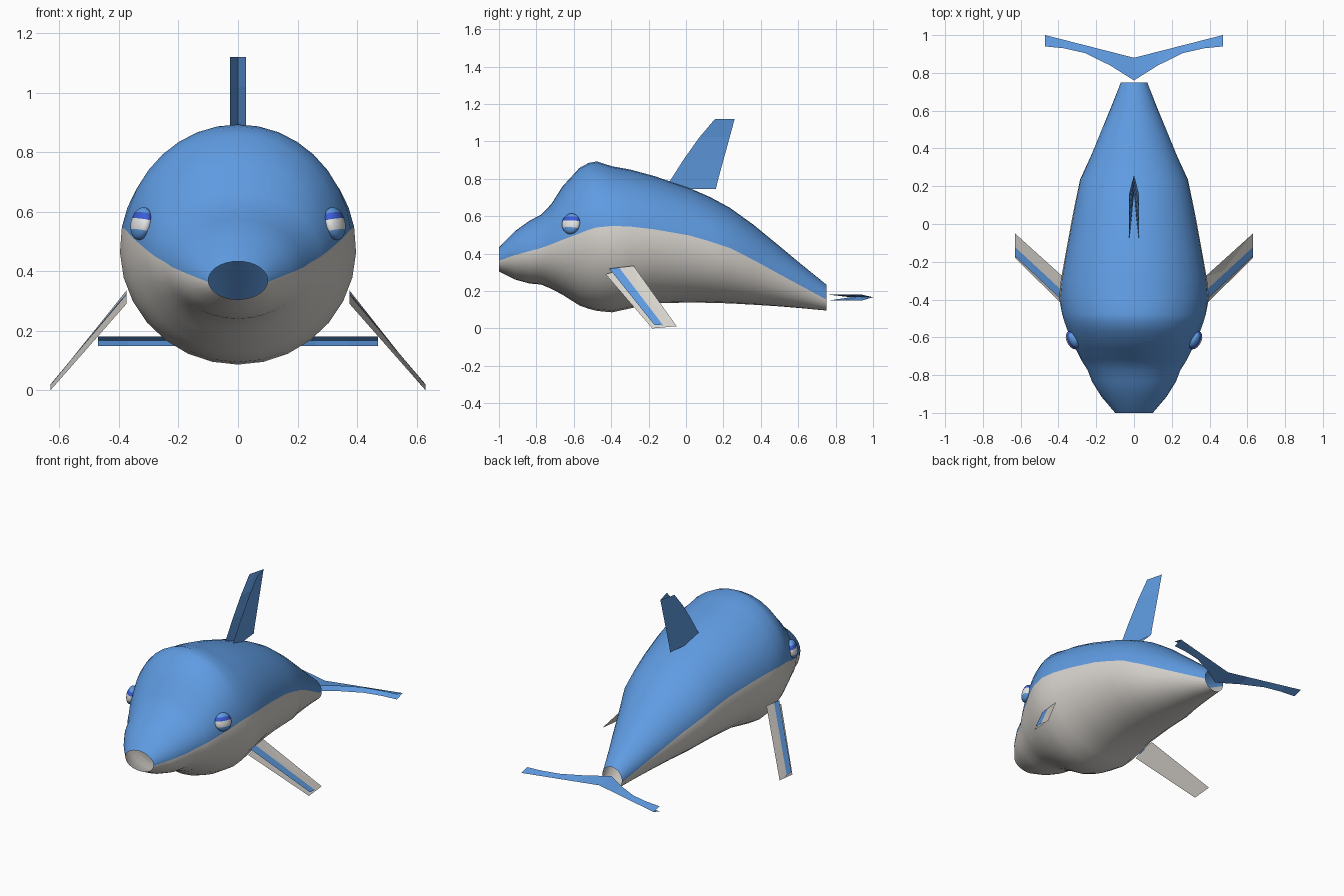
import bpy, bmesh, math
from mathutils import Vector

if "Cube" in bpy.data.objects:
    bpy.data.objects.remove(bpy.data.objects["Cube"])


def material(name, rgb):
    m = bpy.data.materials.new(name)
    m.diffuse_color = (*rgb, 1)
    m.use_nodes = True
    m.node_tree.nodes["Principled BSDF"].inputs["Base Color"].default_value = m.diffuse_color
    return m


BLUE = material("sea_blue", (0.115, 0.33, 0.76))
GREY = material("belly_grey", (0.68, 0.65, 0.61))
ROYAL = material("iris_blue", (0.045, 0.11, 0.68))
WHITE = material("eye_white", (0.80, 0.80, 0.80))


def make(name, verts, faces, mats, indices, smooth=None):
    me = bpy.data.meshes.new(name)
    me.from_pydata([tuple(v) for v in verts], [], faces)
    for m in mats:
        me.materials.append(m)
    for p, i in zip(me.polygons, indices):
        p.material_index = i
    ob = bpy.data.objects.new(name, me)
    bpy.context.collection.objects.link(ob)
    if smooth:
        bpy.ops.object.select_all(action='DESELECT')
        ob.select_set(True)
        bpy.context.view_layer.objects.active = ob
        bpy.ops.object.shade_smooth_by_angle(angle=math.radians(smooth))
    return ob


# Body: hollow elliptical loft; y, half width, top z, bottom z, colour line z
SECTIONS = [
    (-1.00, .100, .433, .305, .363), (-.915, .172, .520, .262, .392),
    (-.835, .222, .577, .240, .414), (-.775, .245, .608, .235, .430),
    (-.72, .280, .665, .212, .450), (-.66, .310, .760, .180, .474),
    (-.57, .350, .858, .123, .508), (-.52, .369, .885, .105, .528),
    (-.477, .382, .893, .094, .540), (-.395, .397, .867, .086, .548),
    (-.30, .388, .850, .107, .545), (-.17, .365, .815, .134, .530),
    (.02, .330, .750, .139, .497), (.13, .308, .702, .137, .465),
    (.235, .286, .645, .134, .430), (.36, .229, .555, .127, .367),
    (.50, .171, .440, .118, .290), (.62, .121, .340, .108, .225),
    (.75, .070, .235, .096, .155),
]
HALF = 16
N = HALF * 2
verts, faces, idx = [], [], []
for y, w, top, bot, line in SECTIONS:
    c, h = (top + bot) / 2, (top - bot) / 2
    a0 = math.asin((line - c) / h)
    for j in range(N):
        # Upper half spans the back, lower half spans the belly
        if j < HALF:
            a = a0 + (math.pi - 2 * a0) * j / HALF
        else:
            a = math.pi - a0 + (math.pi + 2 * a0) * (j - HALF) / HALF
        verts.append((w * math.cos(a), y, c + h * math.sin(a)))
for i in range(len(SECTIONS) - 1):
    for j in range(N):
        k = (j + 1) % N
        faces.append((i*N + j, (i+1)*N + j, (i+1)*N + k, i*N + k))
        idx.append(0 if j < HALF else 1)
make("body", verts, faces, [BLUE, GREY], idx, 40)


# Fins: two sheets meeting at the trailing edge, open at the leading edge
def fin(name, ribs, mats, split=0.4):
    verts, faces, idx = [], [], []
    for upper, lower, trail in ribs:
        u, l, t = Vector(upper), Vector(lower), Vector(trail)
        verts += [u, u.lerp(t, split), t, l]
    for k in range(len(ribs) - 1):
        a, b = 4 * k, 4 * k + 4
        faces += [(a, b, b+1, a+1), (a+1, b+1, b+2, a+2), (a+2, b+2, b+3, a+3)]
        idx += [0, 1, 2]
    return make(name, verts, faces, mats, idx)


def mirrored(ribs):
    return [[(-x, y, z) for x, y, z in r] for r in reversed(ribs)]


# Dorsal fin: leading y, trailing y, z
T = 0.027
dorsal = [(-.115, .16, .745), (-.085, .17, .79), (-.015, .20, .90),
          (.07, .233, 1.02), (.155, .26, 1.12)]
fin("dorsal_fin", [[(-T, a, z), (T, a, z), (0, b, z)] for a, b, z in dorsal],
    [BLUE] * 3)

# Tail fluke: half outline x, leading y, trailing y taper
right = []
for x, lead in [(0, .76), (.127, .84), (.26, .905), (.37, .93), (.47, .94)]:
    right.append([(x, lead, .181), (x, lead, .149),
                  (x, .88 + .12 * x / .47, .167)])
fin("tail_fluke", mirrored(right)[:-1] + right, [BLUE] * 3)

# Pectoral fins: root and tip ribs, blue stripe along the upper leading edge
pectoral = [[(.375, -.41, .32), (.375, -.43, .29), (.375, -.28, .335)],
            [(.63, -.17, .02), (.63, -.18, .0), (.63, -.05, .012)]]
fin("right_pectoral_fin", pectoral, [BLUE, GREY, GREY])
fin("left_pectoral_fin", mirrored(pectoral), [BLUE, GREY, GREY])

# Eyes: flattened spheres in horizontal colour bands
for side, name in ((1, "right_eye"), (-1, "left_eye")):
    bm = bmesh.new()
    bmesh.ops.create_uvsphere(bm, u_segments=20, v_segments=14, radius=1)
    for f in bm.faces:
        z = f.calc_center_median().z
        f.material_index = 0 if z > .6 or z < -.5 else 1 if z > .2 else 2
        f.smooth = True
    me = bpy.data.meshes.new(name)
    bm.to_mesh(me)
    bm.free()
    for m in (BLUE, ROYAL, WHITE):
        me.materials.append(m)
    eye = bpy.data.objects.new(name, me)
    bpy.context.collection.objects.link(eye)
    eye.location = (.325 * side, -.615, .56)
    eye.scale = (.03, .052, .056)
    eye.rotation_euler = (0, math.radians(-12 * side), math.radians(-27 * side))
